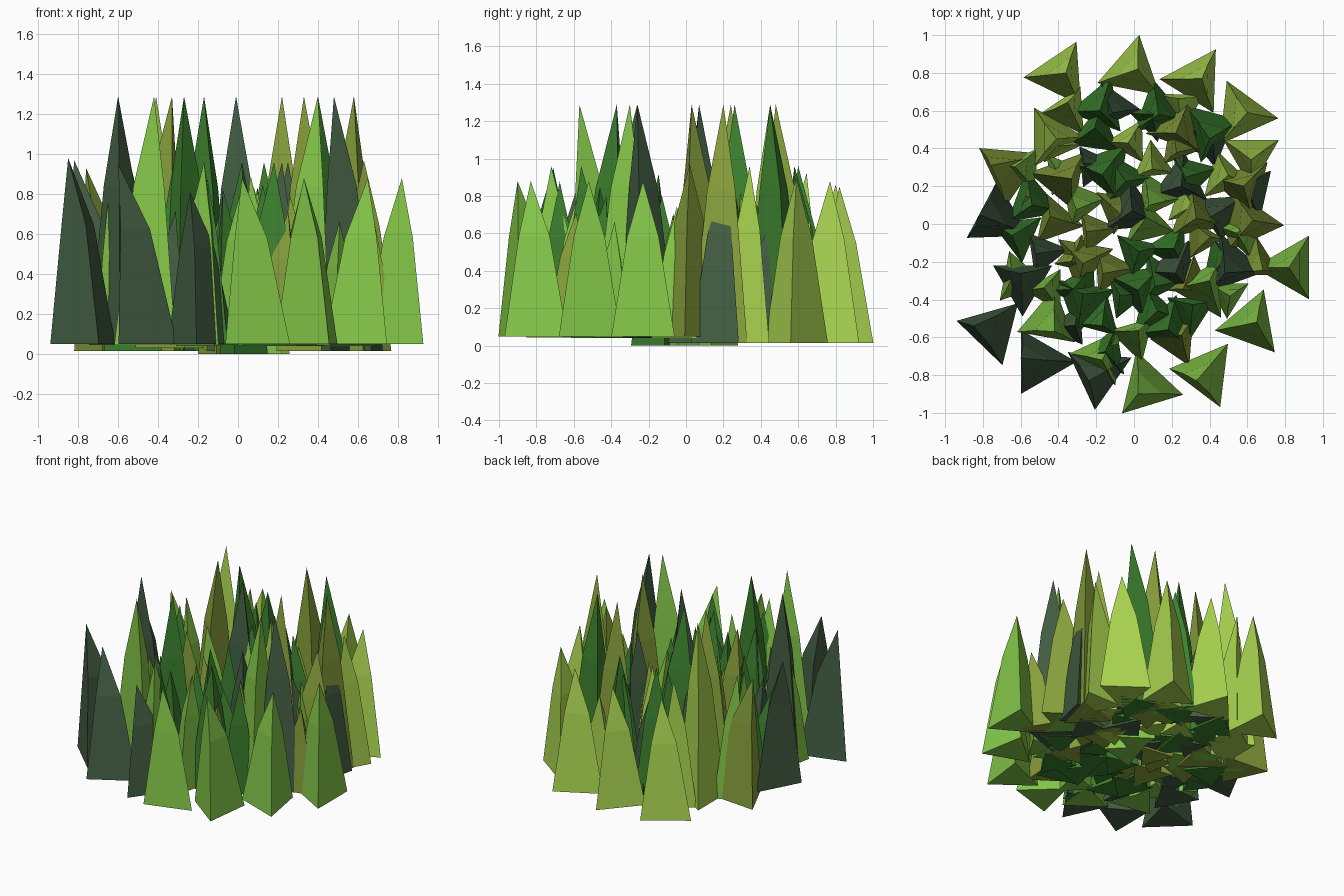
import bpy, bmesh, math, random

if "Cube" in bpy.data.objects:
    bpy.data.objects.remove(bpy.data.objects["Cube"])

random.seed(11)

COLORS = {
    "slate": (0.055, 0.11, 0.055, 1), "bright": (0.23, 0.57, 0.065, 1),
    "lime": (0.40, 0.66, 0.08, 1), "deep": (0.045, 0.22, 0.028, 1),
    "olive": (0.25, 0.36, 0.045, 1),
}
MATS = {}
for key, col in COLORS.items():
    MATS[key] = bpy.data.materials.new(key + "_green")
    MATS[key].diffuse_color = col


def blade(name, x, y, turn, radius, z0, z1, color, lean=(0, 0)):
    """Three-sided spike with a kinked waist and a leaning tip."""
    bm = bmesh.new()
    rings = []
    for frac, scale in ((0, 1), (0.64, 0.50)):
        ring = []
        for k in range(3):
            a = math.radians(turn + 120 * k)
            ring.append(bm.verts.new((
                x + lean[0] * frac * 0.6 + radius * scale * math.cos(a),
                y + lean[1] * frac * 0.6 + radius * scale * math.sin(a),
                z0 + (z1 - z0) * frac)))
        rings.append(ring)
    tip = bm.verts.new((x + lean[0], y + lean[1], z1))
    low, mid = rings
    bm.faces.new(low[::-1])
    for k in range(3):
        n = (k + 1) % 3
        bm.faces.new((low[k], low[n], mid[n], mid[k]))
        bm.faces.new((mid[k], mid[n], tip))
    mesh = bpy.data.meshes.new(name)
    bm.to_mesh(mesh)
    bm.free()
    mesh.materials.append(MATS[color])
    bpy.context.collection.objects.link(bpy.data.objects.new(name, mesh))


# Outer ring: x, y, turn, tip height, colour
OUTER = [
    (-0.39, 0.79, 184, 0.86, "lime"), (-0.01, 0.81, 79, 0.85, "lime"),
    (0.33, 0.76, 178, 0.88, "lime"), (0.57, 0.58, 114, 0.90, "lime"),
    (0.83, -0.23, 180, 0.88, "bright"), (0.62, -0.53, 190, 0.88, "bright"),
    (0.38, -0.79, 173, 0.88, "bright"), (0.07, -0.86, 107, 0.88, "bright"),
    (-0.19, -0.79, 265, 0.81, "slate"), (-0.50, -0.73, 0, 0.95, "slate"),
    (-0.75, -0.56, 166, 0.98, "slate"), (-0.72, 0.03, 92, 0.97, "slate"),
    (-0.66, 0.29, 145, 0.93, "olive"), (0.60, 0.01, 355, 0.97, "olive"),
]
for x, y, turn, top, col in OUTER:
    base = 0.05 if y < 0.1 else 0.015
    lean = (0.03, 0.01)
    if x < -0.45:
        lean = (-0.10, 0.02)
    elif y < -0.75:
        lean = (-0.05, -0.04)
    elif x > 0.8:
        lean = (-0.01, 0.0)
    blade("outer_blade", x, y, turn, 0.195, base, top, col, lean)

# Inner blades: x, y, turn, lean x, lean y, colour; first group is tallest
TALL = [
    (-0.59, -0.31, 30, -0.01, 0.05, "slate"), (-0.45, -0.51, 80, 0.03, -0.06, "bright"),
    (-0.27, -0.41, 20, 0.0, 0.04, "deep"), (-0.15, 0.29, 50, -0.02, -0.03, "deep"),
    (-0.01, 0.07, 95, 0.0, 0.0, "slate"), (0.24, 0.51, 70, -0.02, -0.03, "olive"),
    (0.40, 0.50, 15, 0.0, -0.05, "deep"), (0.37, -0.34, 60, 0.03, 0.04, "bright"),
    (0.52, -0.22, 110, -0.04, -0.04, "slate"), (0.58, 0.20, 45, 0.0, 0.0, "olive"),
    (-0.44, 0.46, 0, 0.03, -0.01, "lime"), (-0.38, 0.24, 50, 0.05, 0.0, "olive"),
    (0.33, 0.05, 100, 0.0, -0.02, "olive"),
]
MID = [
    (-0.18, 0.62, 70, "deep"), (0.02, -0.33, 40, "deep"), (0.13, 0.60, 100, "deep"),
    (0.18, -0.54, 75, "deep"), (-0.17, -0.70, 55, "bright"), (-0.54, 0.12, 100, "deep"),
    (0.22, -0.24, 65, "slate"), (-0.27, -0.19, 20, "olive"), (0.25, 0.22, 85, "slate"),
    (0.62, 0.36, 30, "lime"),
]
for x, y, turn, dx, dy, col in TALL:
    blade("tall_blade", x, y, turn, 0.18, 0.045 if y < -0.1 else 0.015, 1.29, col, (dx, dy))
for x, y, turn, col in MID:
    blade("middle_blade", x, y, turn, 0.17, 0.045 if y < -0.1 else 0.015, 0.96, col, (0.0, -0.02))

# Short filler blades spread on a sunflower spiral
COUNT = 50
for i in range(COUNT):
    r = 0.70 * math.sqrt((i + 0.5) / COUNT)
    a = i * 2.39996
    x, y = r * math.cos(a), r * math.sin(a)
    if x < -0.1 and y < -0.1:
        col = random.choice(("slate", "olive", "bright", "deep"))
    elif y < 0:
        col = random.choice(("bright", "deep", "olive"))
    else:
        col = random.choice(("lime", "olive", "deep", "bright", "slate"))
    base = 0.0 if i < 4 else random.choice((0.04, 0.05) if y < 0 else (0.015, 0.03))
    blade("short_blade", x, y, random.uniform(0, 120), random.uniform(0.12, 0.16),
          base, random.uniform(0.65, 0.95), col,
          (random.uniform(-0.05, 0.05), random.uniform(-0.05, 0.05)))

for m in bpy.data.materials:
    if m.users and not m.is_grease_pencil:
        m.use_nodes = True
        m.node_tree.nodes["Principled BSDF"].inputs["Base Color"].default_value = m.diffuse_color
